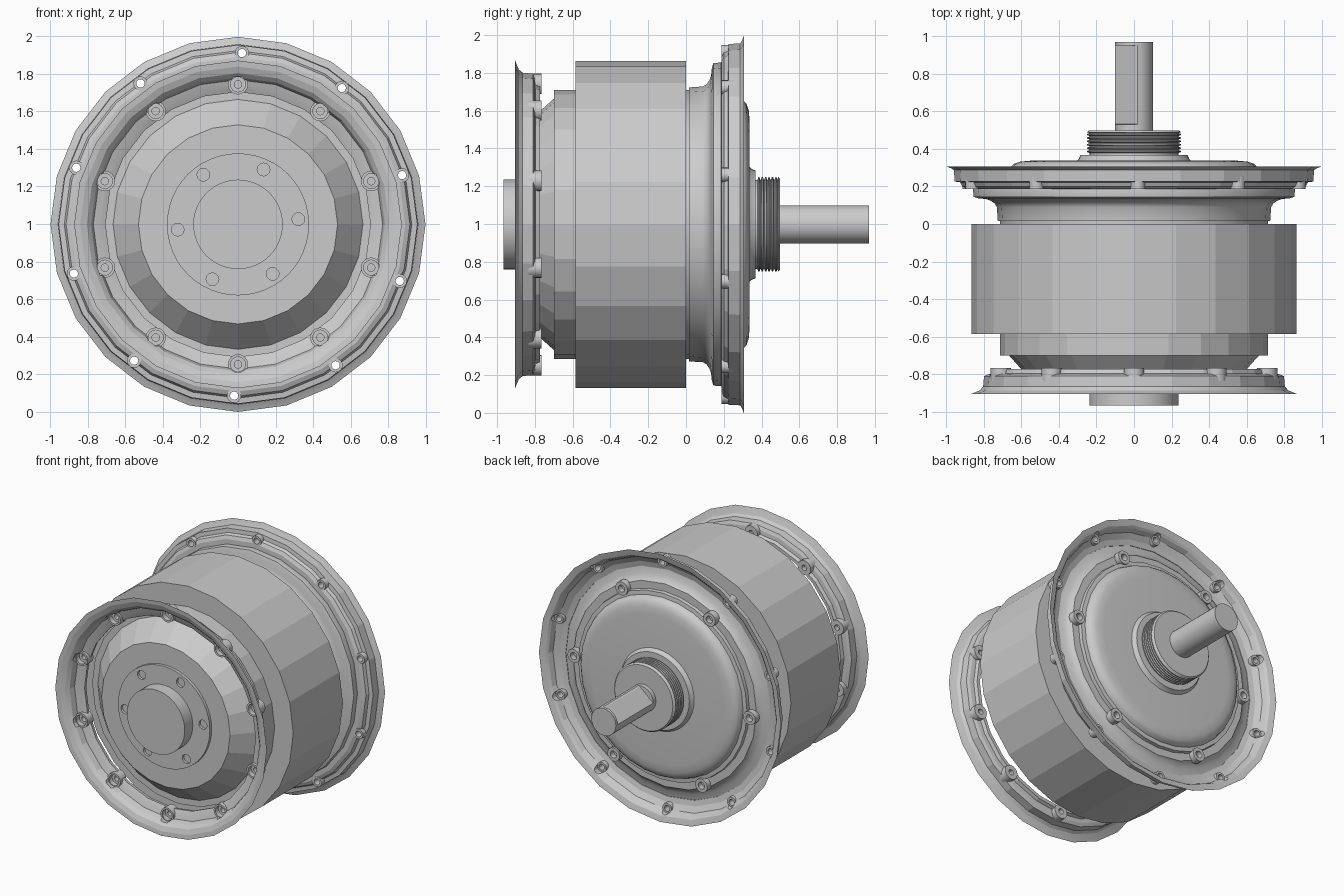
import bpy, bmesh, math
from mathutils import Vector

if "Cube" in bpy.data.objects:
    bpy.data.objects.remove(bpy.data.objects["Cube"])

CZ = 1.003  # height of the motor axis
TAU = 2 * math.pi


def lathe(name, profile, sides=24, closed=False, smooth=None, centre=(0, 0), phase=0.0, clip=None):
    """Revolve (y, r) points round an axis parallel to y; closed makes a ring."""
    bm = bmesh.new()
    cx, cz = centre
    rings = []
    for y, r in profile:
        ring = []
        for i in range(sides):
            a = phase + TAU * i / sides
            p = Vector((cx + r * math.cos(a), y, CZ + cz + r * math.sin(a)))
            ring.append(bm.verts.new(p))
        rings.append(ring)
    pairs = list(zip(rings, rings[1:]))
    if closed:
        pairs.append((rings[-1], rings[0]))
    for a, b in pairs:
        for i in range(sides):
            j = (i + 1) % sides
            bm.faces.new((a[i], a[j], b[j], b[i]))
    if not closed:
        bm.faces.new(rings[0])
        bm.faces.new(rings[-1])
    bmesh.ops.recalc_face_normals(bm, faces=bm.faces)
    mesh = bpy.data.meshes.new(name)
    bm.to_mesh(mesh)
    bm.free()
    ob = bpy.data.objects.new(name, mesh)
    bpy.context.collection.objects.link(ob)
    if smooth:
        activate(ob)
        bpy.ops.object.shade_smooth_by_angle(angle=math.radians(smooth))
    return ob


def activate(ob):
    bpy.ops.object.select_all(action='DESELECT')
    ob.select_set(True)
    bpy.context.view_layer.objects.active = ob


def spots(count, radius, start):
    return [(radius * math.cos(math.radians(start) + TAU * k / count),
             radius * math.sin(math.radians(start) + TAU * k / count)) for k in range(count)]


def drill(ob, places, y0, y1, r):
    """Cut round holes with one joined cutter, then remove it."""
    parts = [lathe("cutter", [(y0, r), (y1, r)], 12, centre=c) for c in places]
    activate(parts[0])
    for p in parts:
        p.select_set(True)
    bpy.ops.object.join()
    cutter = bpy.context.view_layer.objects.active
    mod = ob.modifiers.new("holes", 'BOOLEAN')
    mod.operation, mod.solver, mod.object = 'DIFFERENCE', 'EXACT', cutter
    activate(ob)
    bpy.ops.object.modifier_apply(modifier=mod.name)
    bpy.data.objects.remove(cutter, do_unlink=True)


def bosses(name, places, outer, inner, y0, y1, floor=None):
    """Hollow screw bosses, optionally with a washer floor of smaller bore."""
    for k, c in enumerate(places):
        prof = [(y0, outer), (y1, outer), (y1, inner), (y0, inner)]
        if floor:
            y, r = floor
            prof = [(y0, outer), (y1, outer), (y1, r), (y, r), (y, inner), (y0, inner)]
        lathe(f"{name}_{k + 1}", prof, 16, closed=True, smooth=35, centre=c)


# Stator drum
lathe("drum", [(-.585, .865), (0, .865)])

# Front housing with stepped and bevelled nose
lathe("front_housing", [(-.58, .712), (-.70, .712), (-.70, .665), (-.85, .53), (-.85, .1)])

# Front disc with six screw holes, and central cap
front_disc = lathe("front_disc", [(-.84, .378), (-.872, .378)], 48, smooth=30)
drill(front_disc, spots(6, .322, 5), -.9, -.853, .034)
lathe("centre_cap", [(-.86, .238), (-.967, .238)], 48, smooth=30)

# Front rim: thin flared shell with an inward mounting lip
front_spots = spots(10, .745, 90)
front_rim = lathe("front_rim", [
    (-.906, .872), (-.898, .85), (-.885, .82), (-.865, .803), (-.81, .798), (-.80, .775),
    (-.797, .745), (-.773, .735), (-.773, .71), (-.80, .705), (-.812, .73),
    (-.825, .77), (-.865, .782), (-.888, .805), (-.902, .84)], closed=True, smooth=12)
drill(front_rim, front_spots, -.87, -.7, .046)
bosses("front_boss", front_spots, .054, .04, -.835, -.766, floor=(-.80, .02))

# Rear housing: neck sweeping out to the rear flange
lathe("rear_housing", [
    (-.01, .712), (.015, .712), (.015, .725), (.09, .73), (.11, .742), (.125, .765),
    (.133, .79), (.137, .83), (.145, .853), (.18, .857), (.205, .85), (.215, .80),
    (.235, .765), (.25, .755), (.25, .1)], smooth=35)

# Rear rim: larger flared shell with a bolt circle
rear_spots = spots(10, .912, 88.7)
rear_rim = lathe("rear_rim", [
    (.306, .998), (.297, .975), (.287, .958), (.226, .955), (.222, .925), (.20, .915),
    (.188, .89), (.186, .845), (.21, .845), (.22, .885), (.245, .925),
    (.28, .94), (.294, .955), (.303, .985)], closed=True, smooth=12)
drill(rear_rim, rear_spots, .15, .30, .036)
bosses("rear_boss", rear_spots, .038, .022, .187, .252)

# Rear cover with domed face, and six screw lugs round it
lathe("rear_cover", [
    (.24, .70), (.275, .695), (.278, .665), (.305, .655), (.32, .64), (.332, .605),
    (.337, .55), (.337, .1)], 32, smooth=35)
bosses("cover_lug", spots(6, .725, 3), .05, .026, .24, .29)

# Collar and threaded neck
lathe("collar", [(.33, .31), (.345, .295), (.368, .285), (.368, .1)], 40, smooth=30)
thread = [(.36, .236)]
for k in range(6):
    y = .378 + k * .018
    thread += [(y, .236), (y + .005, .25), (y + .011, .25), (y + .016, .236)]
lathe("threaded_neck", thread + [(.488, .25), (.498, .24)], 40, smooth=25)

# Axle with a flat milled along its upper left
axle = lathe("axle", [(.48, .101), (.53, .101), (.531, .101), (.949, .101), (.95, .101), (.97, .101)], 32)
normal = Vector((math.cos(math.radians(131)), 0, math.sin(math.radians(131))))
for v in axle.data.vertices:
    if .5305 < v.co.y < .9495:
        over = (v.co - Vector((0, 0, CZ))).dot(normal) - .066
        if over > 0:
            v.co -= normal * over
activate(axle)
bpy.ops.object.shade_smooth_by_angle(angle=math.radians(15))

# Rest the whole model on the ground
low = min(v.co.z for v in rear_rim.data.vertices)
for ob in bpy.data.objects:
    ob.location.z -= low
